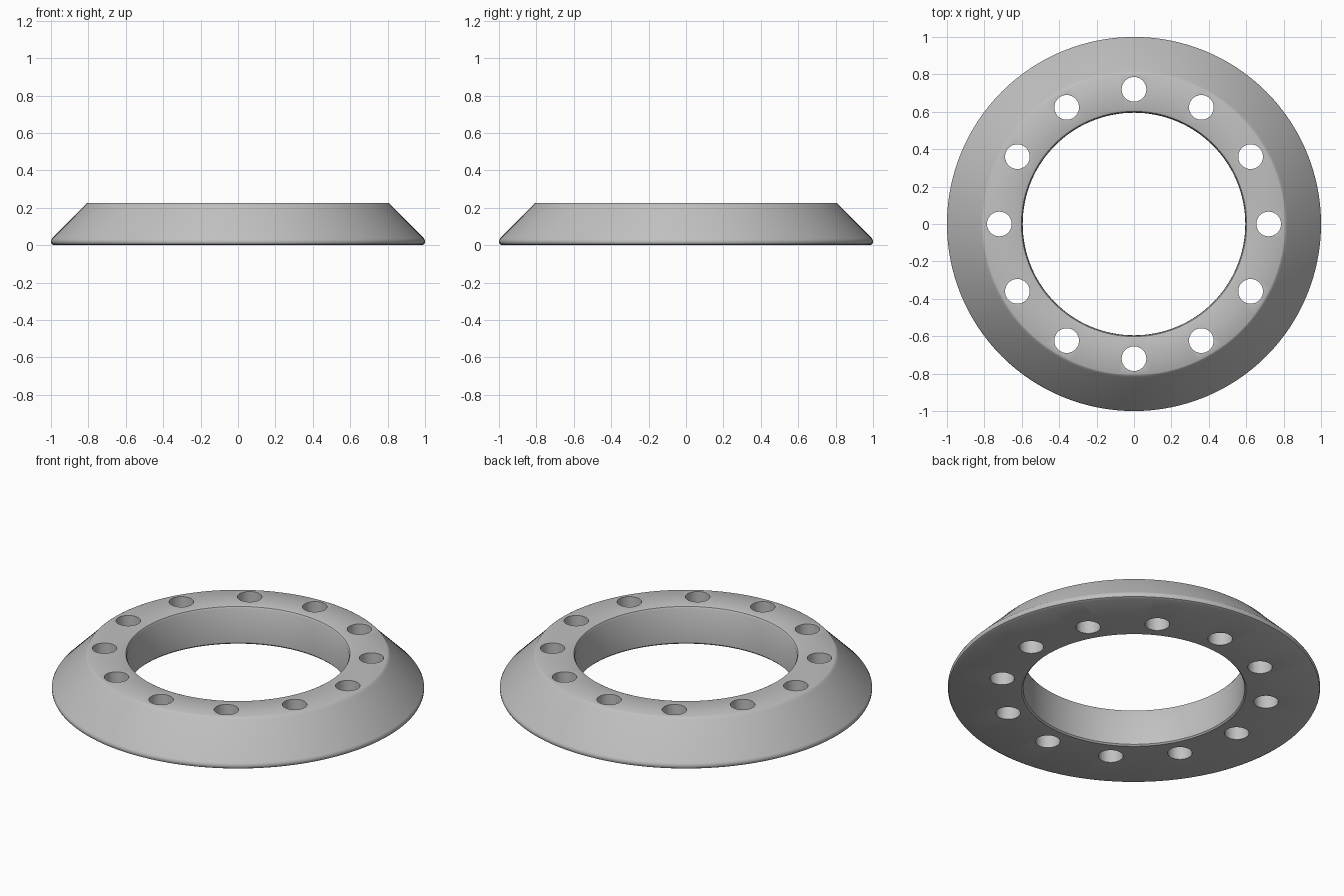
import bpy
import bmesh
from math import cos, sin, tau, radians

if "Cube" in bpy.data.objects:
    bpy.data.objects.remove(bpy.data.objects["Cube"], do_unlink=True)

SEGMENTS = 128
HOLES = 12

grey = bpy.data.materials.new("light grey")
grey.use_nodes = True
colour = (0.53, 0.53, 0.53, 1)
grey.diffuse_color = colour
grey.node_tree.nodes["Principled BSDF"].inputs["Base Color"].default_value = colour


def add_object(name, bm):
    bmesh.ops.recalc_face_normals(bm, faces=bm.faces)
    mesh = bpy.data.meshes.new(name)
    bm.to_mesh(mesh)
    bm.free()
    mesh.materials.append(grey)
    obj = bpy.data.objects.new(name, mesh)
    bpy.context.collection.objects.link(obj)
    return obj


def lathe(name, profile):
    """Turn a closed (radius, height) profile around z."""
    bm = bmesh.new()
    rings = []
    for i in range(SEGMENTS):
        a = tau * i / SEGMENTS
        rings.append([bm.verts.new((r * cos(a), r * sin(a), z)) for r, z in profile])
    n = len(profile)
    for i, ring in enumerate(rings):
        following = rings[(i + 1) % SEGMENTS]
        for j in range(n):
            k = (j + 1) % n
            bm.faces.new((ring[j], following[j], following[k], ring[k]))
    return add_object(name, bm)


# Flange body: flat base, thin rim, sloped side, softened bore edges
flange = lathe("flange_ring", [
    (0.603, 0), (0.985, 0), (0.996, 0.006), (1.0, 0.015), (1.0, 0.025),
    (0.994, 0.036), (0.822, 0.208), (0.812, 0.221), (0.805, 0.225),
    (0.612, 0.225), (0.602, 0.221), (0.596, 0.21), (0.595, 0.008)])

# Bolt holes: one ring of drills cut through the body
bm = bmesh.new()
for i in range(HOLES):
    a = tau * i / HOLES
    made = bmesh.ops.create_cone(bm, cap_ends=True, segments=32,
                                 radius1=0.066, radius2=0.066, depth=0.5)
    bmesh.ops.translate(bm, verts=made["verts"],
                        vec=(0.72 * cos(a), 0.72 * sin(a), 0.1))
drills = add_object("bolt_hole_cutter", bm)
drills.hide_render = True

cut = flange.modifiers.new("bolt_holes", "BOOLEAN")
cut.object = drills
cut.operation = "DIFFERENCE"
cut.solver = "EXACT"

bpy.ops.object.select_all(action="DESELECT")
bpy.context.view_layer.objects.active = flange
flange.select_set(True)
bpy.ops.object.modifier_apply(modifier=cut.name)
bpy.data.objects.remove(drills, do_unlink=True)
bpy.ops.object.shade_smooth_by_angle(angle=radians(30))
